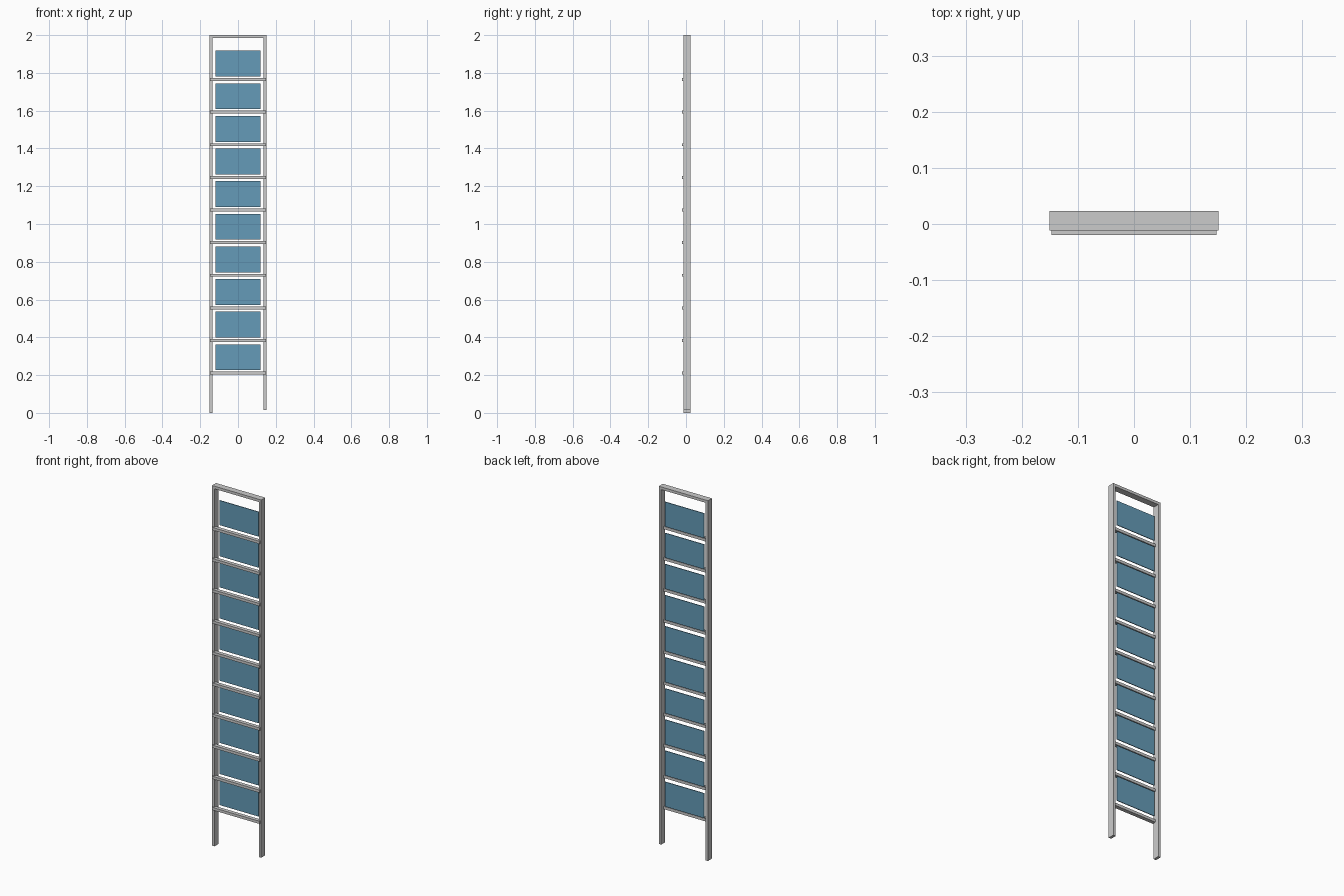
import bpy

if "Cube" in bpy.data.objects:
    bpy.data.objects.remove(bpy.data.objects["Cube"])

ROWS = 10
PITCH = 0.1727

glass = bpy.data.materials.new("blue_panel")
glass.diffuse_color = (0.13, 0.33, 0.48, 1)
glass.use_nodes = True
glass.node_tree.nodes["Principled BSDF"].inputs["Base Color"].default_value = glass.diffuse_color


def box(name, x, y, z, material=None):
    """Box from (min, max) ranges on each axis."""
    bpy.ops.mesh.primitive_cube_add(
        size=1, location=[sum(r) / 2 for r in (x, y, z)])
    ob = bpy.context.object
    ob.name = name
    ob.scale = [r[1] - r[0] for r in (x, y, z)]
    bpy.ops.object.transform_apply(location=False, rotation=False, scale=True)
    if material:
        ob.data.materials.append(material)
    return ob


# Outer frame: two uprights (the right one slightly shorter) and a top bar
DEPTH = (-0.012, 0.023)
box("left_upright", (-0.151, -0.136), DEPTH, (0, 1.985))
box("right_upright", (0.136, 0.151), DEPTH, (0.014, 1.985))
box("top_bar", (-0.151, 0.151), DEPTH, (1.985, 2.0))

for i in range(ROWS):
    z = i * PITCH
    # Cross rail, standing a little proud of the frame front
    box(f"cross_rail_{i + 1}", (-0.147, 0.147), (-0.02, 0.001),
        (z + 0.203, z + 0.218))
    # Pair of thin panels meeting on the centre line
    for side, x in (("left", (-0.12, 0)), ("right", (0, 0.12))):
        box(f"{side}_panel_{i + 1}", x, (0.009, 0.013),
            (z + 0.226, z + 0.363), glass)
